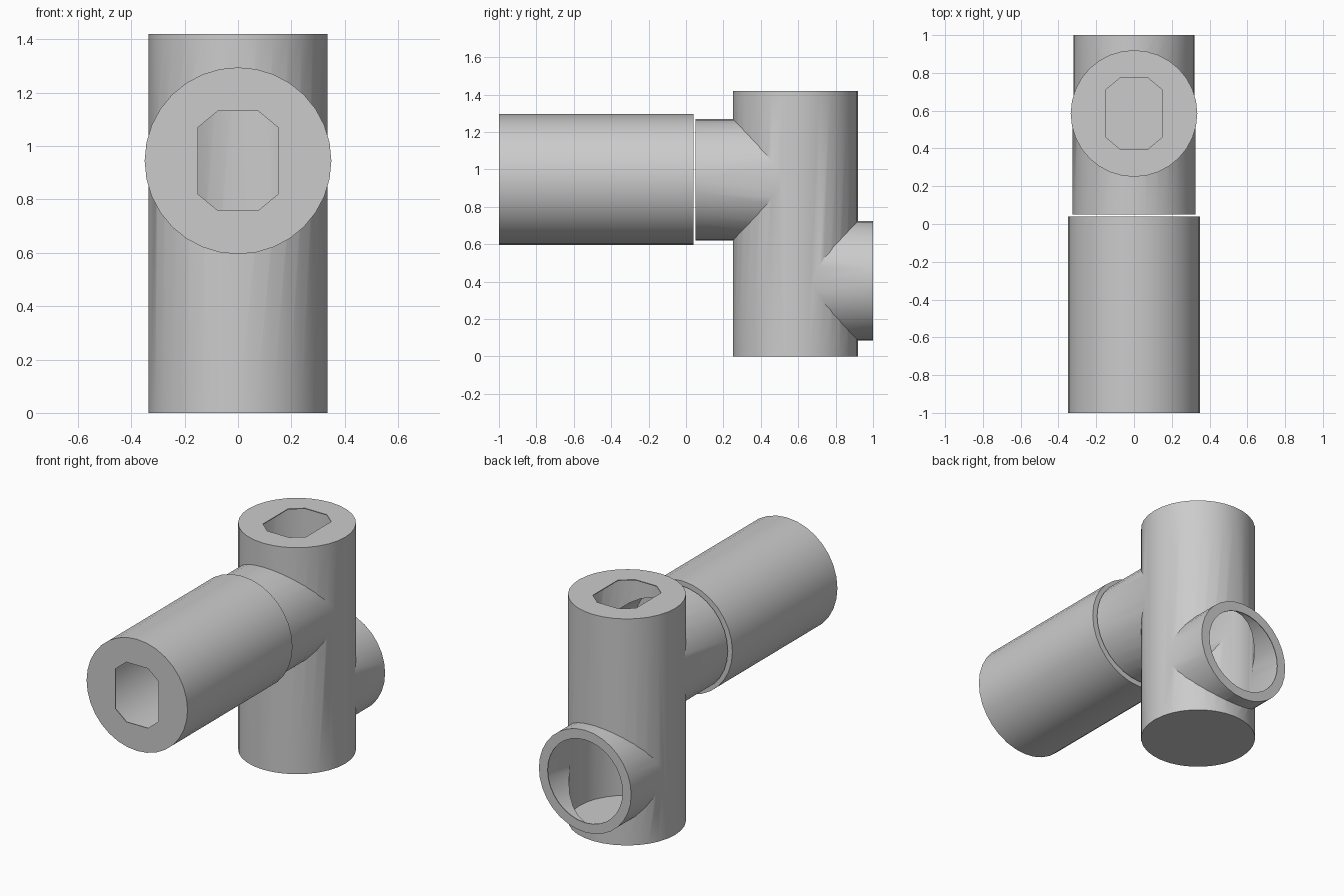
import bpy
import math
from mathutils import Matrix

if "Cube" in bpy.data.objects:
    bpy.data.objects.remove(bpy.data.objects["Cube"])

grey = bpy.data.materials.new("light_grey")
grey.diffuse_color = (0.6, 0.6, 0.6, 1)
grey.use_nodes = True
grey.node_tree.nodes["Principled BSDF"].inputs["Base Color"].default_value = grey.diffuse_color

CY = 0.585                # column axis (y)
FRONT_Z, BACK_Z = 0.945, 0.405
WALL = 0.005


def circle(r, n=32):
    return [(r * math.cos(2 * math.pi * i / n), r * math.sin(2 * math.pi * i / n)) for i in range(n)]


def octagon():
    q = [(0.15, 0.125), (0.075, 0.187)]
    return (q + [(-x, y) for x, y in reversed(q)] + [(-x, -y) for x, y in q]
            + [(x, -y) for x, y in reversed(q)])


def prism(name, outline, a, b, z=None):
    """Prism from a to b: along z on the column axis, or along y at height z."""
    n = len(outline)
    verts = [(x, y, h) for h in (a, b) for x, y in outline]
    faces = [tuple(reversed(range(n))), tuple(range(n, 2 * n))]
    faces += [(i, (i + 1) % n, n + (i + 1) % n, n + i) for i in range(n)]
    mesh = bpy.data.meshes.new(name)
    mesh.from_pydata(verts, [], faces)
    if z is None:
        mesh.transform(Matrix.Translation((0, CY, 0)))
    else:
        mesh.transform(Matrix.Translation((0, 0, z)) @ Matrix.Rotation(-math.pi / 2, 4, 'X'))
    mesh.materials.append(grey)
    obj = bpy.data.objects.new(name, mesh)
    bpy.context.collection.objects.link(obj)
    return obj


def combine(obj, helper, operation):
    bpy.context.view_layer.objects.active = obj
    mod = obj.modifiers.new("bool", 'BOOLEAN')
    mod.operation, mod.object, mod.solver = operation, helper, 'EXACT'
    bpy.ops.object.modifier_apply(modifier=mod.name)
    bpy.data.objects.remove(helper, do_unlink=True)


def smooth(obj):
    bpy.ops.object.select_all(action='DESELECT')
    obj.select_set(True)
    bpy.context.view_layer.objects.active = obj
    bpy.ops.object.shade_smooth_by_angle(angle=math.radians(30))


# Upright column with a front branch and a back branch
column = prism("branched_column", circle(0.335), 0, 1.42)
combine(column, prism("front_branch", circle(0.325), 0.05, CY, FRONT_Z), 'UNION')
combine(column, prism("back_branch", circle(0.32), CY, 1.0, BACK_Z), 'UNION')

# Hollow interior
combine(column, prism("column_bore", circle(0.335 - WALL), WALL, 1.42 - WALL), 'DIFFERENCE')
combine(column, prism("front_bore", circle(0.325 - WALL), 0.05 + WALL, CY, FRONT_Z), 'DIFFERENCE')
combine(column, prism("back_bore", circle(0.32 - WALL), CY, 1.0 - WALL, BACK_Z), 'DIFFERENCE')

# Openings in the end caps
combine(column, prism("top_hole", octagon(), 1.39, 1.45), 'DIFFERENCE')
combine(column, prism("front_hole", circle(0.26), 0.02, 0.09, FRONT_Z), 'DIFFERENCE')
combine(column, prism("back_hole", circle(0.26), 0.96, 1.03, BACK_Z), 'DIFFERENCE')
smooth(column)

# Separate long tube in front
tube = prism("front_tube", circle(0.35), -1.0, 0.04, FRONT_Z)
combine(tube, prism("tube_bore", circle(0.35 - WALL), -1.0 + WALL, 0.04 - WALL, FRONT_Z), 'DIFFERENCE')
combine(tube, prism("socket", octagon(), -1.03, -0.96, FRONT_Z), 'DIFFERENCE')
combine(tube, prism("rear_hole", circle(0.26), 0.0, 0.08, FRONT_Z), 'DIFFERENCE')
smooth(tube)
